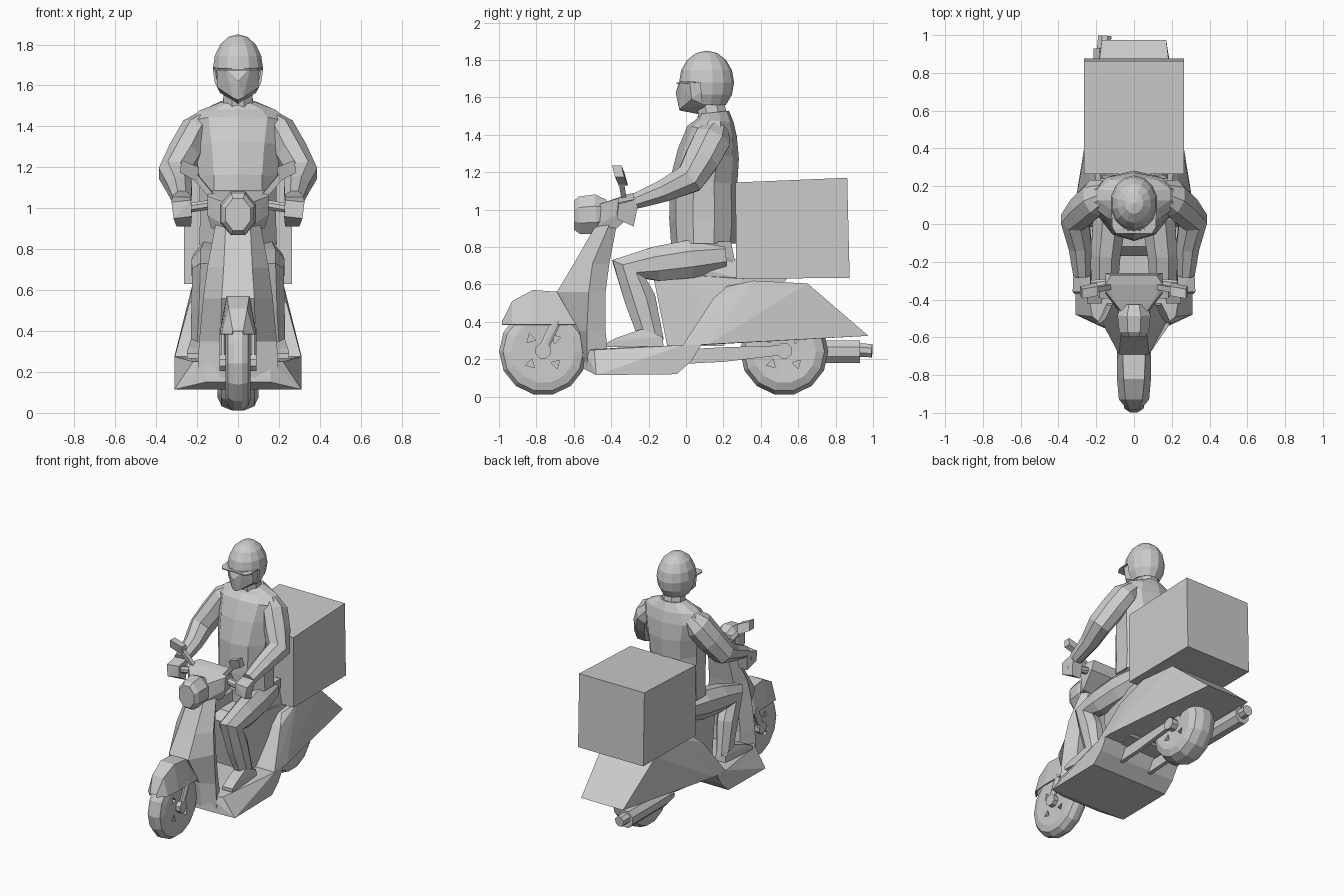
import bpy, bmesh
from math import sin, cos, pi, radians
from mathutils import Vector, Matrix

if "Cube" in bpy.data.objects:
    bpy.data.objects.remove(bpy.data.objects["Cube"])


def finish(name, bm, mirror=False, thick=0):
    bmesh.ops.recalc_face_normals(bm, faces=bm.faces[:])
    me = bpy.data.meshes.new(name)
    bm.to_mesh(me)
    bm.free()
    ob = bpy.data.objects.new(name, me)
    bpy.context.collection.objects.link(ob)
    if thick:
        ob.modifiers.new("thickness", 'SOLIDIFY').thickness = thick
    if mirror:
        ob.modifiers.new("mirror", 'MIRROR')
    return ob


def loft(name, rings, closed=True, **kw):
    """Skin a list of equal-length point rings; closed rings get end caps."""
    bm = bmesh.new()
    vs = [[bm.verts.new(p) for p in r] for r in rings]
    n = len(vs[0])
    for a, b in zip(vs, vs[1:]):
        for i in range(n if closed else n - 1):
            j = (i + 1) % n
            bm.faces.new((a[i], a[j], b[j], b[i]))
    if closed:
        bm.faces.new(vs[0])
        bm.faces.new(vs[-1])
    return finish(name, bm, **kw)


def tube(name, path, n=8, **kw):
    """path: (centre, half-width across, half-height)"""
    pts = [Vector(p[0]) for p in path]
    rings = []
    for i, (c, a, b) in enumerate(path):
        t = Vector()
        if i:
            t += (pts[i] - pts[i - 1]).normalized()
        if i < len(pts) - 1:
            t += (pts[i + 1] - pts[i]).normalized()
        t.normalize()
        ref = Vector((0, 1, 0)) if abs(t.x) > .9 else Vector((1, 0, 0))
        u = (ref - t * ref.dot(t)).normalized()
        v = t.cross(u)
        ang = [2 * pi * (k + .5) / n for k in range(n)]
        rings.append([pts[i] + u * a * cos(q) + v * b * sin(q) for q in ang])
    return loft(name, rings, **kw)


def hull(name, pts, sym=True, **kw):
    """Faceted convex shell, symmetric over x by default."""
    if sym:
        pts = list(pts) + [(-x, y, z) for x, y, z in pts if x]
    bm = bmesh.new()
    for p in pts:
        bm.verts.new(p)
    bmesh.ops.convex_hull(bm, input=bm.verts[:])
    bmesh.ops.delete(bm, geom=[v for v in bm.verts if not v.link_faces], context='VERTS')
    bmesh.ops.dissolve_limit(bm, angle_limit=radians(1), verts=bm.verts[:], edges=bm.edges[:])
    return finish(name, bm, **kw)


# wheels: bevelled discs with four small windows over a core plate
def wheel(name, y, w):
    z, n = .242, 14
    prof = [(.02, -.9), (.17, -1), (.215, -.8), (.236, -.3)]
    prof += [(r, -x) for r, x in reversed(prof)]
    ob = loft(name, [[(x * w, y + r * cos(2 * pi * i / n), z + r * sin(2 * pi * i / n))
                      for i in range(n)] for r, x in prof])
    bm = bmesh.new()
    for k in range(4):
        m = (Matrix.Translation((0, y, z)) @ Matrix.Rotation(radians(45 + 90 * k), 4, 'X')
             @ Matrix.Translation((0, .095, 0)) @ Matrix.Rotation(pi / 2, 4, 'Y')
             @ Matrix.Rotation(pi / 2, 4, 'Z'))
        bmesh.ops.create_cone(bm, cap_ends=True, segments=3, radius1=.028, radius2=.028,
                              depth=.5, matrix=m)
    cut = finish(name + "_cutter", bm)
    mod = ob.modifiers.new("windows", 'BOOLEAN')
    mod.object, mod.operation, mod.solver = cut, 'DIFFERENCE', 'EXACT'
    bpy.context.view_layer.objects.active = ob
    bpy.ops.object.modifier_apply(modifier=mod.name)
    bpy.data.objects.remove(cut)
    tube(name + "_core", [((-w * .5, y, z), .15, .15), ((w * .5, y, z), .15, .15)], n=12)


wheel("front_wheel", -.763, .062)
wheel("rear_wheel", .525, .1)
for nm, y, w in (("front_axle", -.763, .09), ("rear_axle", .525, .14)):
    tube(nm, [((-w, y, .245), .044, .044), ((w, y, .245), .044, .044)])
tube("front_fork", [((.075, -.77, .24), .016, .028), ((.075, -.69, .41), .016, .028)], mirror=True)
tube("swing_arm", [((.12, 0, .215), .02, .055), ((.12, .2, .225), .02, .055),
                   ((.12, .54, .25), .02, .035)], n=4, mirror=True)

# exhaust on the left
tube("muffler", [((-.16, .4, .22), .03, .03), ((-.16, .5, .24), .06, .065),
                 ((-.16, .93, .24), .06, .065)])
tube("exhaust_tip", [((-.16, .92, .25), .04, .04), ((-.155, .995, .245), .038, .038)])

# front fender: open U-sections along the top of the wheel
spine = [(-.985, .4, .025, .03), (-.93, .51, .045, .08), (-.82, .57, .055, .09),
         (-.68, .56, .06, .09), (-.57, .42, .06, .09)]
loft("front_fender", [[(-b, y, .385), (-a, y, z), (a, y, z), (b, y, .385)]
                      for y, z, a, b in spine], closed=False, thick=.008)

# leg shield: prow, outer edge, inner wall at each height
shield = [(.92, .06, -.48, .11, -.41, .08, -.37), (.71, .07, -.6, .15, -.5, .1, -.41),
          (.56, .08, -.69, .17, -.52, .12, -.43), (.35, .085, -.57, .19, -.53, .14, -.43),
          (.15, .085, -.545, .2, -.53, .15, -.41)]
loft("leg_shield", [[(a, ya, z), (b, yb, z), (c, yc, z), (-c, yc, z), (-b, yb, z), (-a, ya, z)]
                    for z, a, ya, b, yb, c, yc in shield])

# chassis and seat
hull("footboard", [(.22, -.49, .25), (.31, -.48, .115), (.16, -.55, .15), (.16, -.54, .25),
                   (.31, -.05, .12), (.31, .03, .19), (.31, .08, .275), (.24, -.31, .265),
                   (.31, -.02, .275)])
hull("rear_body", [(.31, -.02, .27), (.31, .12, .28), (.24, .15, .53), (.225, .36, .62),
                   (.21, .65, .605), (.17, .975, .325), (.2, .22, .59)])
hull("seat_base", [(.12, -.17, .62), (.12, -.09, .42), (.14, -.1, .27), (.2, .2, .27),
                   (.18, .3, .63), (.14, .55, .64), (.15, 0, .65)])
hull("seat", [(.11, -.17, .62), (.1, -.12, .68), (.16, .05, .69), (.15, .27, .735),
              (.17, .3, .63), (.15, .05, .62), (.13, .5, .64)])

# delivery box, leaning slightly
hull("cargo_box", [(.265, .265, 1.145), (.265, .862, 1.17), (.265, .875, .635), (.265, .268, .63)])

# handlebar group
hull("handlebar_cowl", [(.15, -.32, 1.08), (.15, -.26, 1.0), (.13, -.37, .9), (.06, -.49, .91),
                        (.07, -.46, 1.03), (.15, -.36, 1.06), (.12, -.27, 1.09), (.15, -.37, .97)])
tube("headlight", [((0, -.598, .97), .065, .085), ((0, -.57, .97), .085, .108),
                   ((0, -.48, .975), .095, .115), ((0, -.42, .98), .07, .08)])
tube("grip", [((.12, -.31, 1.02), .025, .025), ((.315, -.33, .99), .025, .025)], mirror=True)
tube("mirror_stalk", [((.12, -.33, 1.05), .02, .02), ((.22, -.35, 1.17), .02, .02)],
     n=4, mirror=True)
hull("mirror_head", [(x, y + d, z) for d in (0, .05) for x, y, z in
                     ((.19, -.38, 1.2), (.275, -.395, 1.235), (.285, -.38, 1.175), (.2, -.36, 1.13))],
     sym=False, mirror=True)

# rider body
tube("jacket", [((0, .095, .82), .2, .175), ((0, .095, .95), .195, .185),
                ((0, .095, 1.15), .2, .18), ((0, .12, 1.3), .22, .165),
                ((0, .14, 1.42), .245, .135), ((0, .155, 1.475), .2, .1),
                ((0, .15, 1.52), .09, .08)], n=10)
hull("pelvis", [(.17, .0, .83), (.18, .24, .83), (.16, .26, .73), (.1, .0, .68), (.13, .2, .67)])
tube("neck", [((0, .15, 1.47), .085, .085), ((0, .125, 1.6), .07, .075)])
tube("arm", [((.15, .165, 1.43), .055, .07), ((.205, .14, 1.375), .08, .105),
             ((.26, .085, 1.27), .085, .1), ((.312, .02, 1.165), .082, .088),
             ((.285, -.12, 1.1), .066, .064), ((.275, -.27, 1.045), .05, .045)], mirror=True)
hull("hand", [(.23, -.25, 1.06), (.32, -.25, 1.06), (.325, -.36, 1.03), (.23, -.36, 1.04),
              (.225, -.36, .96), (.315, -.37, .95), (.3, -.28, .91), (.23, -.28, .91)],
     sym=False, mirror=True)
tube("leg", [((.1, .2, .755), .09, .09), ((.13, .02, .735), .095, .11),
             ((.15, -.16, .71), .085, .1), ((.155, -.305, .68), .075, .11),
             ((.165, -.245, .52), .068, .09), ((.185, -.18, .29), .05, .068)], mirror=True)
hull("shoe", [(x + d, y, z) for d in (0, .08) for x, y, z in
              ((.155, -.12, .265), (.155, -.125, .32), (.15, -.24, .36), (.165, -.37, .315),
               (.17, -.42, .29), (.17, -.42, .265))], sym=False, mirror=True)

# head
hull("face", [(.105, .02, 1.685), (.06, -.03, 1.685), (.1, .03, 1.59), (0, -.035, 1.685),
              (0, -.055, 1.625), (.025, -.03, 1.54), (0, -.035, 1.53), (.08, .1, 1.56),
              (0, .07, 1.51), (.1, .14, 1.685), (.07, .2, 1.6)])
bm = bmesh.new()
bmesh.ops.create_uvsphere(bm, u_segments=14, v_segments=8, radius=1, matrix=(
    Matrix.Translation((0, .11, 1.68)) @ Matrix.Diagonal((.126, .147, .17, 1))))
mid = [(f, f.calc_center_median()) for f in bm.faces]
bmesh.ops.delete(bm, geom=[f for f, c in mid if c.z < 1.56 or (c.z < 1.679 and c.y < .06)],
                 context='FACES')
finish("helmet", bm, thick=.012)
hull("visor_peak", [(x, y, z + d) for d in (0, .008) for x, y, z in
                    ((.12, .08, 1.68), (.115, -.02, 1.675), (.095, -.05, 1.672))])
